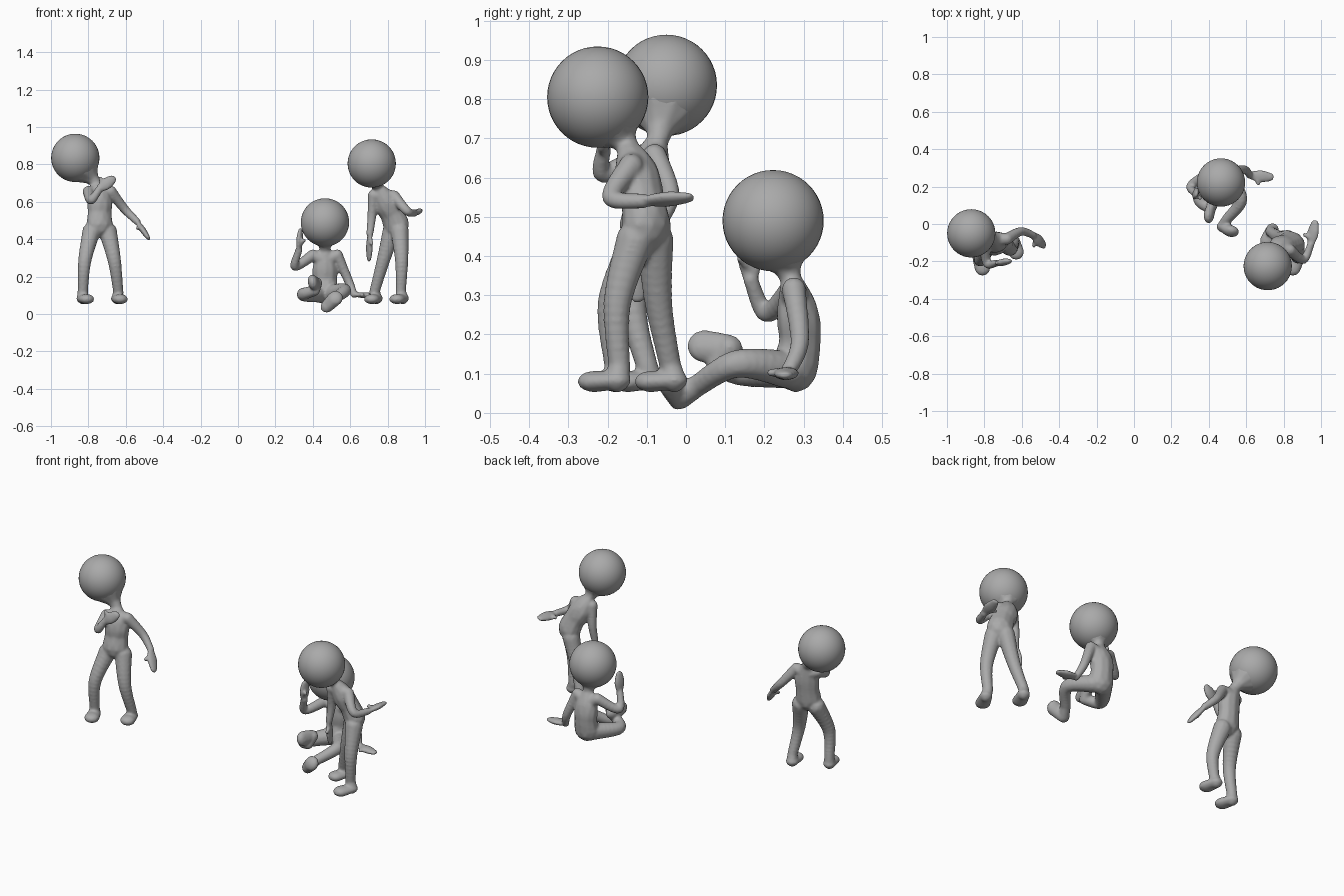
import bpy, bmesh
from mathutils import Matrix, Vector

cube = bpy.data.objects.get("Cube")
if cube:
    bpy.data.objects.remove(cube, do_unlink=True)

# One matte grey for everything
GREY = (0.4, 0.4, 0.4, 1)
grey = bpy.data.materials.new("plain grey")
grey.use_nodes = True
grey.diffuse_color = GREY
grey.node_tree.nodes["Principled BSDF"].inputs["Base Color"].default_value = GREY

UP = Vector((0, 0, 1))


def spline(a, b, c, d, t):
    """Catmull-Rom blend between b and c."""
    return (b * 2 + (c - a) * t + (a * 2 - b * 5 + c * 4 - d) * t * t
            + (b * 3 - a - c * 3 + d) * t * t * t) * 0.5


def chain(bm, points, radii, squash=Matrix(), steps=8):
    """Sweep overlapping balls along a smooth path with changing radius."""
    keys = [Vector((*p, r)) for p, r in zip(points, radii)]
    keys = [keys[0]] + keys + [keys[-1]]
    for i in range(len(keys) - 3):
        for s in range(steps + 1):
            k = spline(*keys[i:i + 4], s / steps)
            bmesh.ops.create_icosphere(
                bm, subdivisions=2, radius=k[3],
                matrix=Matrix.Translation(k.xyz) @ squash)


def flatten(factor, normal):
    return Matrix.Scale(factor, 4, Vector(normal).normalized())


def add_arm(bm, shoulder, elbow, wrist, tip, palm, thumb):
    chain(bm, (shoulder, elbow, wrist), (.032, .025, .02))
    w, t = Vector(wrist), Vector(tip)
    flat = flatten(.5, palm)
    chain(bm, (w, w.lerp(t, .45), w.lerp(t, .85)), (.02, .034, .024), flat)
    base = w.lerp(t, .25)
    chain(bm, (base, base + Vector(thumb).normalized() * .045), (.015, .011))


def add_leg(bm, hip, knee, ankle, heel, toe, sole=UP):
    chain(bm, (hip, knee, ankle), (.05, .037, .029))
    chain(bm, (ankle, heel), (.029, .032))
    chain(bm, (heel, Vector(heel).lerp(Vector(toe), .5), toe),
          (.036, .04, .043), flatten(.65, sole))


def finish(bm, name):
    mesh = bpy.data.meshes.new(name)
    bm.to_mesh(mesh)
    bm.free()
    mesh.materials.append(grey)
    mesh.polygons.foreach_set("use_smooth", [True] * len(mesh.polygons))
    obj = bpy.data.objects.new(name, mesh)
    bpy.context.collection.objects.link(obj)
    return obj


def figure(name, head, yaw, spine, arms, legs):
    # Torso, shoulders and limbs fused into one soft skin
    bm = bmesh.new()
    turn = Matrix.Rotation(yaw, 4, 'Z')
    deep = turn @ Matrix.Diagonal((1, .8, 1, 1)) @ turn.inverted()
    pelvis, waist, chest, neck = spine
    chain(bm, (pelvis, waist, chest, neck), (.074, .067, .068, .027), deep)
    top = Vector(chest).lerp(Vector(neck), .4)
    chain(bm, (arms[0][0], top, arms[1][0]), (.031, .04, .031))
    # Neck flares into the head
    n, h = Vector(neck), Vector(head)
    chain(bm, (n, n.lerp(h, .3), n.lerp(h, .8)), (.029, .046, .105))
    for arm in arms:
        add_arm(bm, *arm)
    for leg in legs:
        add_leg(bm, *leg)
    body = finish(bm, name + "_body")
    skin = body.modifiers.new("Skin", 'REMESH')
    skin.mode = 'VOXEL'
    skin.voxel_size = .006
    skin.use_smooth_shade = True
    soft = body.modifiers.new("Soften", 'SMOOTH')
    soft.factor = .5
    soft.iterations = 8

    # Round head
    bm = bmesh.new()
    bmesh.ops.create_uvsphere(bm, u_segments=40, v_segments=24, radius=.129,
                              matrix=Matrix.Translation(head))
    finish(bm, name + "_head")


# Standing, hand raised to the chin
figure("thinker", (-.87, -.05, .835), .3,
       ((-.74, -.11, .48), (-.74, -.1, .54), (-.74, -.095, .61), (-.76, -.07, .7)),
       (((-.8, -.11, .655), (-.785, -.21, .61), (-.74, -.21, .67),
         (-.66, -.2, .73), (.3, -1, .4), (-.4, 0, 1)),
        ((-.68, -.08, .655), (-.605, -.04, .56), (-.54, -.06, .495),
         (-.475, -.12, .4), (1, 0, .7), (-.3, -1, -.3))),
       (((-.785, -.12, .44), (-.82, -.19, .28), (-.83, -.18, .12),
         (-.83, -.18, .083), (-.81, -.235, .08)),
        ((-.695, -.1, .44), (-.66, -.135, .28), (-.64, -.1, .12),
         (-.645, -.09, .083), (-.63, -.15, .08))))

# Standing, leaning forward with one palm turned out behind
figure("leaner", (.715, -.225, .805), -.5,
       ((.845, -.1, .48), (.82, -.11, .54), (.785, -.125, .6), (.745, -.15, .68)),
       (((.725, -.14, .635), (.715, -.13, .52), (.705, -.14, .43),
         (.7, -.12, .28), (1, .3, 0), (.3, -1, -.4)),
        ((.835, -.14, .63), (.905, -.19, .55), (.945, -.11, .54),
         (.97, .02, .55), (-.4, 0, 1), (-1, .5, 0))),
       (((.82, -.08, .44), (.775, -.07, .28), (.73, -.04, .12),
         (.74, -.03, .083), (.715, -.09, .08)),
        ((.865, -.13, .44), (.875, -.175, .28), (.87, -.17, .12),
         (.88, -.175, .083), (.85, -.235, .08))))

# Sitting cross-legged, one hand beside the head, one on the ground
figure("sitter", (.465, .222, .49), 0,
       ((.465, .28, .125), (.465, .29, .18), (.465, .285, .25), (.465, .265, .35)),
       (((.4, .27, .315), (.305, .205, .255), (.325, .165, .34),
         (.335, .16, .455), (1, -.3, 0), (.6, -.6, .6)),
        ((.53, .275, .315), (.59, .29, .18), (.62, .26, .105),
         (.745, .25, .095), UP, (.3, -1, 0))),
       (((.43, .26, .11), (.35, .14, .105), (.41, .08, .125),
         (.42, .11, .165), (.4, .045, .17), (1, 0, .2)),
        ((.5, .26, .11), (.57, .13, .125), (.5, .03, .07),
         (.475, -.015, .04), (.52, -.04, .085), (.1, 1, -.5))))
